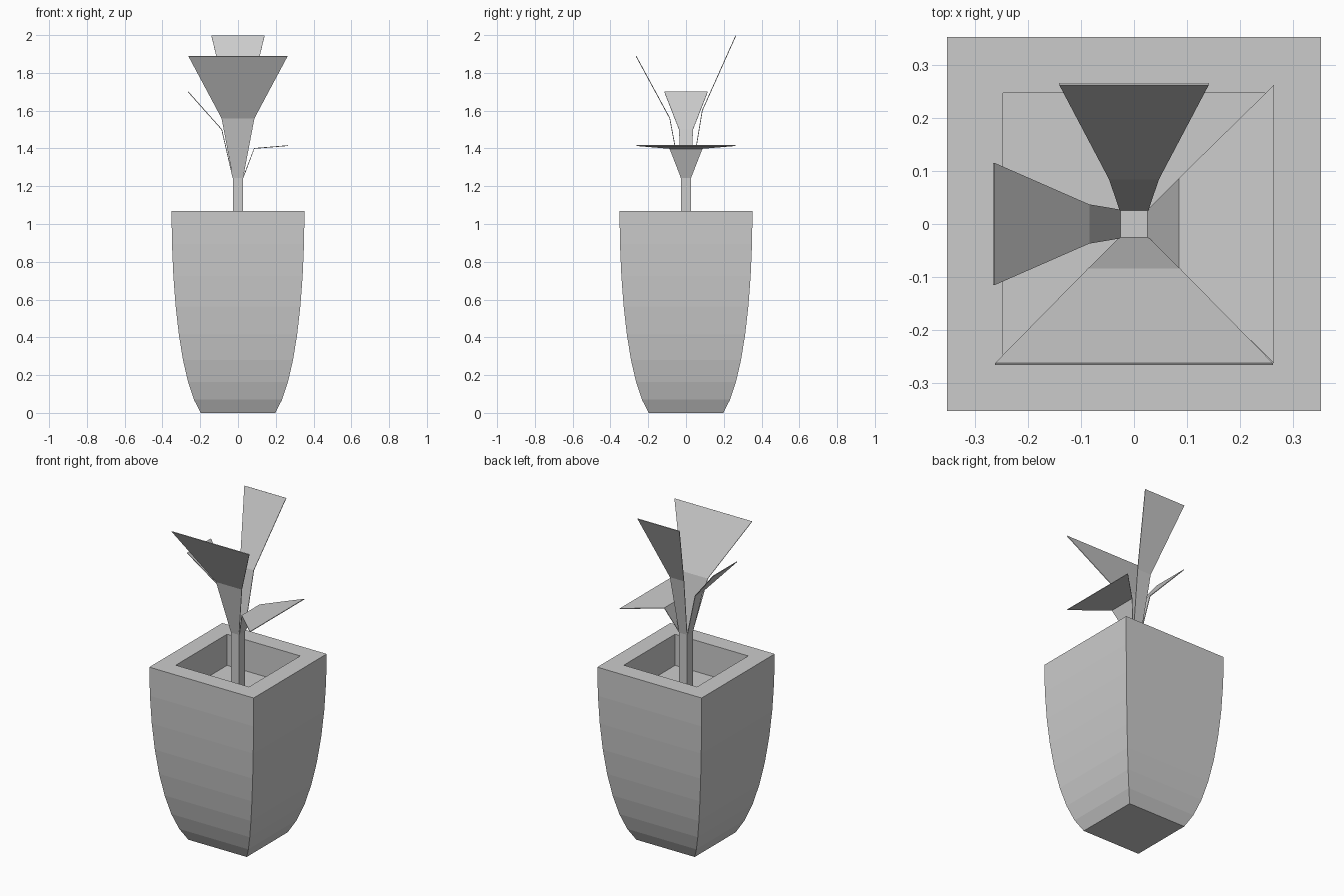
import bpy, bmesh
from mathutils import Matrix, Vector
from math import radians

if "Cube" in bpy.data.objects:
    bpy.data.objects.remove(bpy.data.objects["Cube"])


def make_object(name, bm):
    bmesh.ops.recalc_face_normals(bm, faces=bm.faces[:])
    mesh = bpy.data.meshes.new(name)
    bm.to_mesh(mesh)
    bm.free()
    ob = bpy.data.objects.new(name, mesh)
    bpy.context.collection.objects.link(ob)
    return ob


def square_loft(name, profile):
    """Closed solid through square rings given as (half width, z)."""
    bm = bmesh.new()
    rings = [[bm.verts.new((sx * h, sy * h, z))
              for sx, sy in ((-1, -1), (1, -1), (1, 1), (-1, 1))]
             for h, z in profile]
    for a, b in zip(rings, rings[1:]):
        for i in range(4):
            j = (i + 1) % 4
            bm.faces.new((a[i], a[j], b[j], b[i]))
    bm.faces.new(rings[0])
    bm.faces.new(rings[-1])
    return make_object(name, bm)


def bezier(p, t):
    k = ((1 - t) ** 3, 3 * t * (1 - t) ** 2, 3 * t * t * (1 - t), t ** 3)
    return tuple(sum(w * q[i] for w, q in zip(k, p)) for i in range(2))


def leaf(name, angle, stations):
    """Folded strip pointing along +x, stations are (reach, z, half width)."""
    bm = bmesh.new()
    pairs = [(bm.verts.new((x, -w, z)), bm.verts.new((x, w, z)))
             for x, z, w in stations]
    for a, b in zip(pairs, pairs[1:]):
        bm.faces.new((a[0], b[0], b[1], a[1]))
    bmesh.ops.transform(bm, matrix=Matrix.Rotation(radians(angle), 4, 'Z'),
                        verts=bm.verts[:])
    ob = make_object(name, bm)
    mod = ob.modifiers.new("thickness", 'SOLIDIFY')
    mod.thickness = 0.004
    mod.offset = 0


# Pot: curved outer wall, flat rim, straight recess down to the soil
curve = ((0.197, 0), (0.30, 0.15), (0.352, 0.60), (0.352, 1.07))
outer = [bezier(curve, i / 8) for i in range(9)]
square_loft("pot", outer + [(0.247, 1.07), (0.247, 0.88)])

# Stem
R = 0.027
square_loft("stem", [(R, 0.88), (R, 1.245)])

# Four leaves: direction, middle height, middle half width, tip height, tip half width
for name, angle, mz, mw, tz, tw in (
        ("right_leaf", 0, 1.40, 0.087, 1.415, 0.262),
        ("back_leaf", 90, 1.60, 0.047, 1.998, 0.141),
        ("left_leaf", 180, 1.50, 0.037, 1.70, 0.115),
        ("front_leaf", 270, 1.56, 0.087, 1.888, 0.262)):
    leaf(name, angle, ((R, 1.245, R), (0.086, mz, mw), (0.264, tz, tw)))
